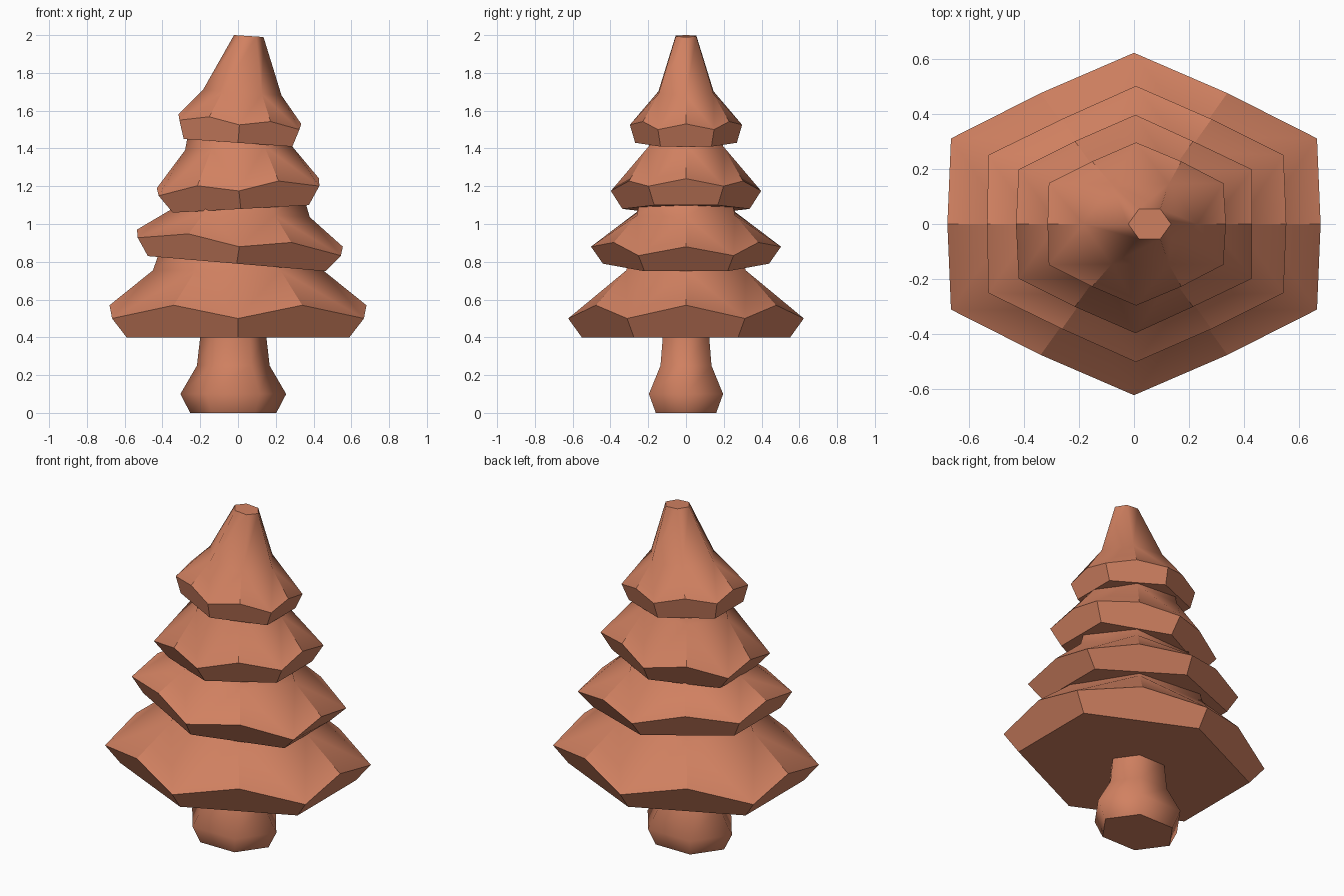
import bpy, bmesh, math

if "Cube" in bpy.data.objects:
    bpy.data.objects.remove(bpy.data.objects["Cube"])

clay = bpy.data.materials.new("terracotta")
clay.diffuse_color = (0.64, 0.22, 0.12, 1)
clay.use_nodes = True
clay.node_tree.nodes["Principled BSDF"].inputs["Base Color"].default_value = clay.diffuse_color
SQUASH = 0.81  # depth relative to width


def ring(bm, cx, cz, r, slope=0.0, turn=0.0):
    """Six vertices of a squashed, tilted hexagon."""
    out = []
    for k in range(6):
        a = math.radians(60 * k + turn)
        x = r * math.cos(a)
        out.append(bm.verts.new((cx + x, SQUASH * r * math.sin(a), cz - slope * x)))
    return out


def bridge(bm, low, high):
    return [bm.faces.new((low[k - 1], low[k], high[k], high[k - 1])) for k in range(6)]


def finish(bm, name, sharp_faces):
    """Smooth shading, with hard edges around the listed faces."""
    bm.normal_update()
    bmesh.ops.recalc_face_normals(bm, faces=bm.faces)
    for f in bm.faces:
        f.smooth = True
    for f in sharp_faces:
        for e in f.edges:
            e.smooth = False
    mesh = bpy.data.meshes.new(name)
    bm.to_mesh(mesh)
    bm.free()
    mesh.materials.append(clay)
    bpy.context.collection.objects.link(bpy.data.objects.new(name, mesh))


def tier(name, bottom, rim, mid, shoulder, top):
    bm = bmesh.new()
    b = ring(bm, *bottom, turn=30)
    r = ring(bm, *rim, turn=30)
    m = ring(bm, *mid)
    s = ring(bm, *shoulder)
    t = ring(bm, *top)
    hard = [bm.faces.new(b[::-1]), bm.faces.new(t)]
    for k in range(6):
        n = (k + 1) % 6
        # pointed skirt face below the rim, roof face above it
        hard.append(bm.faces.new((b[k - 1], b[k], r[k], m[k], r[k - 1])))
        roof = bm.faces.new((m[k], r[k], m[n], s[n], s[k]))
    bridge(bm, s, t)
    # roof ridges are hard, the shoulder stays soft
    for k in range(6):
        bm.edges.get((m[k], s[k])).smooth = False
    ridges = [(m[k], s[k]) for k in range(6)]
    bm.edges.ensure_lookup_table()
    idx = [bm.edges.get(p) for p in ridges]
    finish_ridges(bm, name, hard, idx)


def finish_ridges(bm, name, hard, ridges):
    for f in bm.faces:
        f.smooth = True
    for e in ridges:
        e.tag = True
    finish(bm, name, hard)
    mesh = bpy.data.objects[name].data
    return mesh


# four leaf tiers; each ring is (centre x, centre z, radius, slope)
tier("bottom_tier", (0, 0.40, 0.681, 0), (0, 0.50, 0.77, 0), (0, 0.57, 0.68, 0),
     (0, 0.755, 0.45, 0), (0, 0.90, 0.40, 0))
tier("lower_tier", (-0.007, 0.79, 0.543, 0.085), (0.007, 0.88, 0.621, 0.088),
     (0.01, 0.925, 0.545, 0.083), (0.01, 1.055, 0.37, 0.05), (0.01, 1.18, 0.33, 0.03))
tier("upper_tier", (0.015, 1.08, 0.416, -0.055), (0.005, 1.175, 0.491, -0.06),
     (0, 1.215, 0.43, -0.058), (0, 1.405, 0.28, -0.05), (0, 1.50, 0.26, 0))
tier("top_tier", (0, 1.43, 0.332, 0.07), (0.0075, 1.525, 0.367, 0.079),
     (0.01, 1.555, 0.325, 0.077), (0.0225, 1.695, 0.208, 0.07), (0.057, 1.995, 0.078, 0.065))

# trunk: soft six-sided bulb
bm = bmesh.new()
rings = [ring(bm, -0.025, z, r) for z, r in
         ((0, 0.228), (0.10, 0.28), (0.25, 0.1925), (0.42, 0.173))]
caps = [bm.faces.new(rings[0][::-1]), bm.faces.new(rings[-1])]
for low, high in zip(rings, rings[1:]):
    bridge(bm, low, high)
finish(bm, "trunk", caps)
